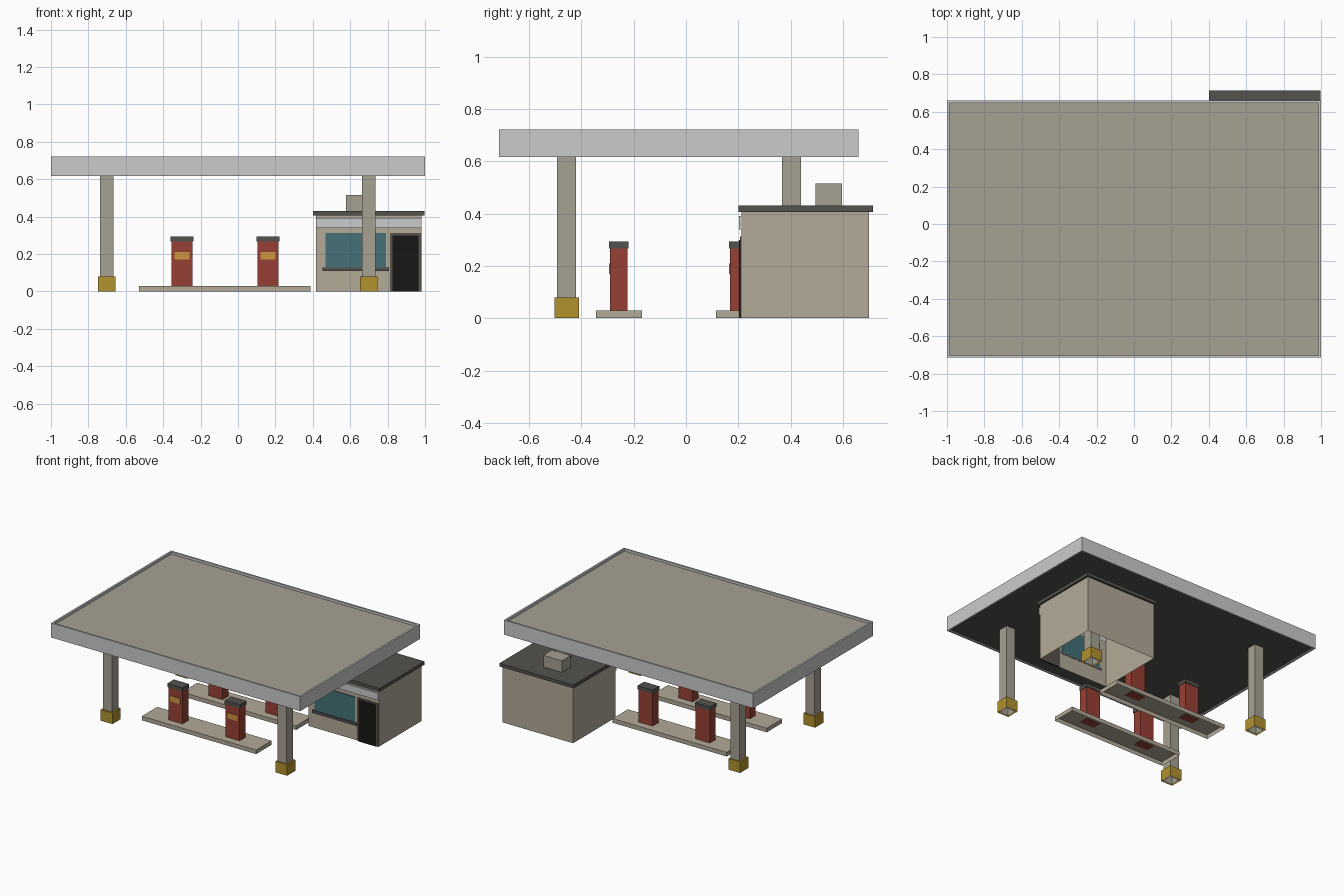
import bpy, bmesh

if "Cube" in bpy.data.objects:
    bpy.data.objects.remove(bpy.data.objects["Cube"])


def material(name, r, g, b):
    m = bpy.data.materials.new(name)
    m.diffuse_color = tuple((c / 255) ** 2.2 for c in (r, g, b)) + (1,)
    m.use_nodes = True
    m.node_tree.nodes["Principled BSDF"].inputs["Base Color"].default_value = m.diffuse_color
    return m


CONCRETE = material("concrete", 165, 160, 145)
PLASTER = material("plaster", 178, 168, 150)
DARK = material("dark_trim", 84, 83, 79)
RED = material("pump_red", 150, 66, 56)
GOLD = material("display_gold", 205, 150, 65)
YELLOW = material("bollard_yellow", 175, 145, 50)
GLASS = material("window_glass", 70, 112, 120)
BLACK = material("door_black", 30, 29, 28)
FRAME = material("door_frame", 88, 83, 76)


def box(name, x, y, z, mat=None, drop=()):
    """Box from (min, max) ranges; drop removes the 'top' and/or 'bottom' face."""
    bm = bmesh.new()
    bmesh.ops.create_cube(bm, size=1)
    for v in bm.verts:
        v.co = [r[0] if c < 0 else r[1] for c, r in zip(v.co, (x, y, z))]
    bm.normal_update()
    gone = [f for f in bm.faces
            if ("top" in drop and f.normal.z > 0.5) or ("bottom" in drop and f.normal.z < -0.5)]
    bmesh.ops.delete(bm, geom=gone, context="FACES")
    me = bpy.data.meshes.new(name)
    bm.to_mesh(me)
    bm.free()
    if mat:
        me.materials.append(mat)
    ob = bpy.data.objects.new(name, me)
    bpy.context.collection.objects.link(ob)
    return ob


def around(c, half):
    return (c - half, c + half)


# Canopy: thin fascia ring around a recessed deck and soffit
fascia = box("canopy_fascia", (-1, 1), (-0.715, 0.66), (0.617, 0.722), None, ("top", "bottom"))
solid = fascia.modifiers.new("wall", "SOLIDIFY")
solid.thickness = 0.013
solid.offset = -1
solid.use_even_offset = True
inner_x, inner_y = (-0.987, 0.987), (-0.702, 0.647)
box("canopy_deck", inner_x, inner_y, (0.63, 0.705), CONCRETE, ("bottom",))
box("canopy_soffit", inner_x, inner_y, (0.624, 0.63), DARK, ("top",))

# Columns with yellow protective bases
for side, cx in (("left", -0.702), ("right", 0.7)):
    for end, cy in (("front", -0.457), ("back", 0.403)):
        box(f"column_{end}_{side}", around(cx, 0.036), around(cy, 0.036), (0, 0.624), CONCRETE, ("bottom",))
        box(f"column_base_{end}_{side}", around(cx, 0.047), around(cy, 0.047), (0, 0.08), YELLOW, ("bottom",))

# Pump islands, two pumps on each
for row, cy in (("front", -0.257), ("back", 0.202)):
    box(f"island_{row}", (-0.53, 0.387), around(cy, 0.088), (0, 0.03), PLASTER, ("bottom",))
    for side, cx in (("left", -0.299), ("right", 0.16)):
        tag = f"{row}_{side}"
        box(f"pump_body_{tag}", around(cx, 0.057), around(cy, 0.033), (0.028, 0.27), RED)
        box(f"pump_cap_{tag}", around(cx, 0.061), around(cy, 0.037), (0.267, 0.294), DARK)
        box(f"pump_display_{tag}", around(cx, 0.04), (cy - 0.037, cy - 0.03), (0.17, 0.21), GOLD)

# Shop building with roof slab and rooftop unit
box("shop_walls", (0.416, 0.982), (0.212, 0.7), (0, 0.41), PLASTER, ("bottom",))
box("shop_roof", (0.402, 0.996), (0.2, 0.715), (0.407, 0.431), DARK)
box("rooftop_unit", (0.578, 0.728), (0.496, 0.596), (0.43, 0.515), CONCRETE)

# Shop front: sign band, window with sill, framed door
box("sign_band", (0.416, 0.982), (0.202, 0.213), (0.34, 0.392))
box("shop_window", (0.468, 0.792), (0.207, 0.213), (0.12, 0.312), GLASS)
box("window_sill", (0.453, 0.807), (0.202, 0.213), (0.108, 0.128), DARK)
box("door_frame", (0.812, 0.98), (0.207, 0.215), (0, 0.312), FRAME)
box("shop_door", (0.826, 0.964), (0.203, 0.214), (0, 0.3), BLACK)
